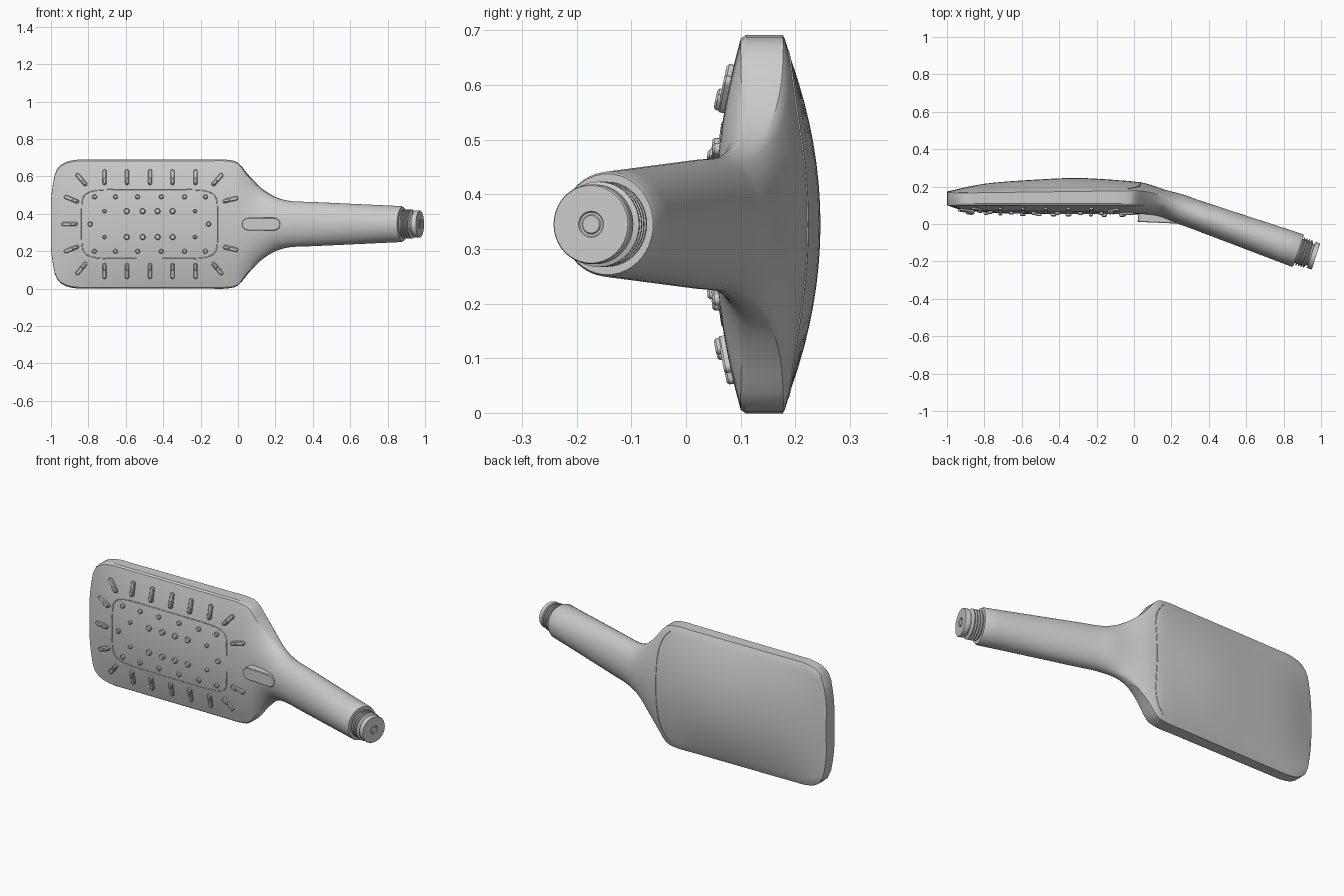
import bpy, bmesh, math
from mathutils import Vector, Matrix
from mathutils.bvhtree import BVHTree

cube = bpy.data.objects.get("Cube")
if cube:
    bpy.data.objects.remove(cube)

MID = 0.345  # height of the long axis
grey = bpy.data.materials.new("satin_grey")
grey.use_nodes = True
colour = (0.6, 0.6, 0.6, 1)
grey.diffuse_color = colour
grey.node_tree.nodes["Principled BSDF"].inputs["Base Color"].default_value = colour


def finish(bm, name, angle=30):
    bmesh.ops.recalc_face_normals(bm, faces=bm.faces)
    mesh = bpy.data.meshes.new(name)
    bm.to_mesh(mesh)
    ob = bpy.data.objects.new(name, mesh)
    bpy.context.collection.objects.link(ob)
    mesh.materials.append(grey)
    bpy.ops.object.select_all(action='DESELECT')
    ob.select_set(True)
    bpy.context.view_layer.objects.active = ob
    bpy.ops.object.shade_smooth_by_angle(angle=math.radians(angle))
    return ob


def smooth(table, x):
    """Cubic interpolation through (x, value) pairs."""
    n = len(table)
    i = max(k for k in range(n - 1) if k == 0 or table[k][0] <= x)

    def slope(k):
        a, b = table[max(k - 1, 0)], table[min(k + 1, n - 1)]
        return (b[1] - a[1]) / (b[0] - a[0])
    (x0, v0), (x1, v1) = table[i], table[i + 1]
    d = x1 - x0
    t = min(max((x - x0) / d, 0), 1)
    return ((2*t**3 - 3*t*t + 1) * v0 + (t**3 - 2*t*t + t) * d * slope(i)
            + (3*t*t - 2*t**3) * v1 + (t**3 - t*t) * d * slope(i + 1))


def loft(bm, rings):
    rings = [[bm.verts.new(p) for p in ring] for ring in rings]
    for a, b in zip(rings, rings[1:]):
        for i in range(len(a)):
            j = (i + 1) % len(a)
            bm.faces.new((a[i], a[j], b[j], b[i]))
    bm.faces.new(rings[0])
    bm.faces.new(rings[-1])


# Body: one loft from the flat head through the neck into the round handle
HALF = [(-1, .12), (-.997, .16), (-.98, .265), (-.945, .318), (-.875, .343), (-.8, .345),
        (-.15, .345), (-.07, .345), (0, .328), (.06, .255), (.125, .187),
        (.195, .145), (.275, .124), (.4, .118), (.872, .096)]
FRONT = [(-1, .1), (-.93, .078), (-.8, .063), (-.6, .055), (0, .052), (.08, .05),
         (.15, .038), (.25, 0), (.3, -.017), (.872, -.233)]
BACK = [(-1, .174), (-.8, .215), (-.51, .238), (-.3, .246), (-.08, .234), (.05, .219),
        (.15, .185), (.25, .158), (.3, .139), (.872, -.049)]
TILT = [(-1, 0), (0, 0), (.08, 6), (.15, 13), (.25, 19), (.4, 19.5), (.872, 19)]
SPAN = [-1 + 2 * i / 18 for i in range(19)]


def section(x, shrink=1.0, push=0.0):
    h = smooth(HALF, x)
    f, b = smooth(FRONT, x), smooth(BACK, x)
    a = math.radians(smooth(TILT, x))
    mid, thick = (f + b) / 2, (b - f) / 2
    w = min(max(x / .27, 0), 1)
    w = w * w * (3 - 2 * w)
    rim_f, rim_b = .1, .165 + .013 * max(x + 1, 0)
    flat, oval = [], []
    for s in SPAN:                      # domed front
        flat.append((f + (rim_f - f) * s * s, s * (h - .007)))
        oval.append((-thick * math.cos(s * 1.3), h * math.sin(s * 1.3)))
    flat += [(rim_f + .01, h), (rim_b, h)]
    oval += [(-.08 * thick, h), (.08 * thick, h)]
    for s in reversed(SPAN):            # domed back
        flat.append((b + (rim_b + .004 - b) * s * s, s * (h - .007)))
        oval.append((thick * math.cos(s * 1.3), h * math.sin(s * 1.3)))
    flat += [(rim_b, -h), (rim_f + .01, -h)]
    oval += [(.08 * thick, -h), (-.08 * thick, -h)]
    ring = []
    for (fy, fz), (oy, oz) in zip(flat, oval):
        n = ((fy - mid) * (1 - w) + oy * w) * shrink
        z = (fz * (1 - w) + oz * w) * shrink
        ring.append((x + n * math.sin(a) + push * math.cos(a),
                     mid + n * math.cos(a) - push * math.sin(a), MID + z))
    return ring


stations = [-1, -.997, -.99, -.98, -.965, -.945, -.92, -.89]
stations += [-.85 + .05 * i for i in range(15)]
stations += [-.12 + .02 * i for i in range(23)] + [.4, .5, .6, .7, .8, .872]
bm = bmesh.new()
loft(bm, [section(x) for x in stations] + [section(.872, .96, .008)])
finish(bm, "body")
surface = BVHTree.FromBMesh(bm)


def on_surface(x, z, side=-1):
    """Point and normal on the front (-1) or back (1) of the body."""
    hit, normal, _, _ = surface.ray_cast(Vector((x, side, z)), Vector((0, -side, 0)))
    return hit, (normal if normal.y * side > 0 else -normal)


# Threaded connector: a turned profile on the handle axis
profile = [(-.03, .068), (.01, .068)]
for i in range(4):
    t = .012 + i * .014
    profile += [(t, .068), (t + .004, .078), (t + .008, .078), (t + .012, .068)]
profile += [(.07, .06), (.078, .06), (.08, .073), (.103, .073), (.106, .071),
            (.106, .024), (.103, .022), (.103, .018), (.106, .016)]
tilt = math.radians(18)
axis = Vector((math.cos(tilt), -math.sin(tilt), 0))
across = Vector((math.sin(tilt), math.cos(tilt), 0))
start = Vector((.872, -.141, MID))
bm = bmesh.new()
loft(bm, [[start + axis * t + across * r * math.cos(k * math.pi / 20)
           + Vector((0, 0, r * math.sin(k * math.pi / 20))) for k in range(40)]
          for t, r in profile])
finish(bm, "threaded_connector")


def pill(bm, place, length, radius, low, high, bevel=.004):
    """Rounded bar along local x, rising along local z."""
    outline = []
    for end in (1, -1):
        for k in range(9):
            a = math.pi * (k / 8 - .5) + (0 if end > 0 else math.pi)
            outline.append((end * (length / 2 - radius), a))
    rings = []
    for r, z in ((radius, low), (radius, high - bevel), (radius - bevel, high)):
        rings.append([place @ Vector((c + r * math.cos(a), r * math.sin(a), z))
                      for c, a in outline])
    loft(bm, rings)


def frame(x, z, angle):
    point, normal = on_surface(x, z)
    along = Vector((math.cos(angle), 0, math.sin(angle)))
    along = (along - normal * along.dot(normal)).normalized()
    side = normal.cross(along)
    return Matrix.Translation(point) @ Matrix((along, side, normal)).transposed().to_4x4()


# Outer spray ribs: (x, height from middle, direction in degrees), mirrored in z
ribs = [(x, .25, 90) for x in (-.714, -.594, -.47, -.35, -.227)]
ribs += [(-.837, .237, 130), (-.11, .237, 50), (-.89, .133, 158), (-.04, .13, 14)]
ribs = [(x, s * z, s * a) for x, z, a in ribs for s in (1, -1)] + [(-.9, 0, 180)]
bm = bmesh.new()
for x, z, a in ribs:
    place = frame(x, MID + z, math.radians(a))
    pill(bm, place, .084, .011, -.01, .012)
    pill(bm, place @ Matrix.Translation((-.022, 0, 0)), .034, .009, 0, .02)
finish(bm, "spray_ribs")

# Inner spray nubs
nubs = [(x, .145, .012) for x in (-.767, -.655, -.537, -.41, -.286, -.174)]
nubs += [(x, .069, .015) for x in (-.595, -.51, -.43, -.35)]
nubs += [(-.714, .069, .01), (-.23, .069, .01)]
nubs = [(x, s * z, r) for x, z, r in nubs for s in (1, -1)]
nubs += [(-.79, 0, .013), (-.158, 0, .013)]
bm = bmesh.new()
for x, z, r in nubs:
    pill(bm, frame(x, MID + z, 0), 2 * r + .0005, r, -.01, .014)
finish(bm, "spray_nubs")

# Selector button: sloping pill at the neck
bm = bmesh.new()
place = Matrix.Translation((.123, .007, MID)) @ Matrix.Rotation(-.045, 4, 'Z') \
    @ Matrix.Rotation(math.pi / 2, 4, 'X')
pill(bm, place, .207, .034, -.07, 0, .003)
finish(bm, "selector_button")


def seam(name, path, side, closed):
    """Fine bead following the body surface."""
    curve = bpy.data.curves.new(name, 'CURVE')
    curve.dimensions = '3D'
    curve.bevel_depth = .0025
    curve.bevel_resolution = 1
    spline = curve.splines.new('POLY')
    spline.points.add(len(path) - 1)
    spline.use_cyclic_u = closed
    for p, (x, z) in zip(spline.points, path):
        p.co = (*on_surface(x, z, side)[0], 1)
    curve.materials.append(grey)
    bpy.context.collection.objects.link(bpy.data.objects.new(name, curve))


# Seam round the spray plate, and the edge of the back cover at the neck
plate = []
for k in range(120):
    c, s = math.cos(k * math.pi / 60), math.sin(k * math.pi / 60)
    plate.append((-.473 + .363 * math.copysign(abs(c) ** .28, c),
                  MID + .185 * math.copysign(abs(s) ** .28, s)))
seam("spray_plate_seam", plate, -1, True)
seam("back_cover_seam", [(.035 - .07 * abs(t / 20) ** 5, MID + .0158 * t)
                         for t in range(-20, 21)], 1, False)
